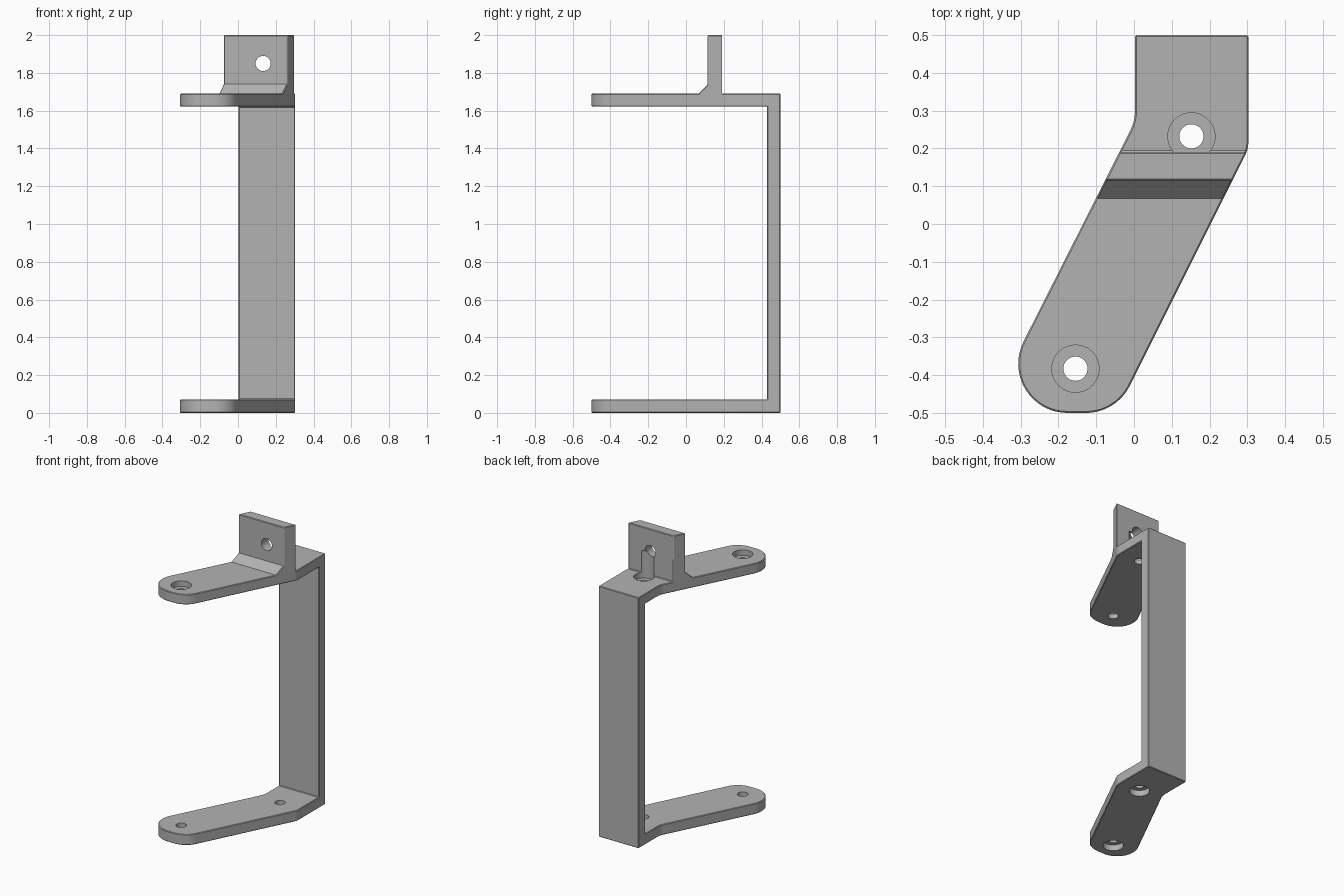
import bpy, bmesh, math
from mathutils import Vector, Matrix

cube = bpy.data.objects.get("Cube")
if cube:
    bpy.data.objects.remove(cube, do_unlink=True)

grey = bpy.data.materials.new("plain grey")
grey.use_nodes = True
COLOUR = (0.45, 0.45, 0.45, 1)
grey.diffuse_color = COLOUR
grey.node_tree.nodes["Principled BSDF"].inputs["Base Color"].default_value = COLOUR


def make_object(name, bm):
    bmesh.ops.recalc_face_normals(bm, faces=bm.faces)
    mesh = bpy.data.meshes.new(name)
    bm.to_mesh(mesh)
    bm.free()
    mesh.materials.append(grey)
    obj = bpy.data.objects.new(name, mesh)
    bpy.context.collection.objects.link(obj)
    return obj


def extrude_profile(name, points, direction):
    bm = bmesh.new()
    face = bm.faces.new([bm.verts.new(p) for p in points])
    result = bmesh.ops.extrude_face_region(bm, geom=[face])
    moved = [g for g in result["geom"] if isinstance(g, bmesh.types.BMVert)]
    bmesh.ops.translate(bm, verts=moved, vec=direction)
    return make_object(name, bm)


def fillet(prev, corner, nxt, radius, steps):
    """Points of an arc that rounds one corner of an outline."""
    if radius == 0:
        return [corner]
    a, b = (prev - corner).normalized(), (nxt - corner).normalized()
    half = a.angle(b) / 2
    centre = corner + (a + b).normalized() * radius / math.sin(half)
    start = corner + a * radius / math.tan(half) - centre
    end = corner + b * radius / math.tan(half) - centre
    sweep = math.pi - 2 * half
    return [centre + (start * math.sin(sweep * (1 - t)) + end * math.sin(sweep * t)) / math.sin(sweep)
            for t in (i / steps for i in range(steps + 1))]


def cylinder(name, x, y, radius, low, high):
    bm = bmesh.new()
    bmesh.ops.create_cone(bm, cap_ends=True, segments=48, radius1=radius, radius2=radius,
                          depth=high - low,
                          matrix=Matrix.Translation((x, y, (low + high) / 2)))
    return make_object(name, bm)


def boolean(target, tool, operation):
    mod = target.modifiers.new(tool.name, "BOOLEAN")
    mod.operation = operation
    mod.solver = "EXACT"
    mod.object = tool
    tool.hide_render = True
    tool.hide_set(True)


# Plan outline: straight rear, angled arm with a rounded end
corners = [(0.003, 0.5, 0), (0.003, 0.273, 0.12), (-0.388, -0.5, 0.13),
           (-0.047, -0.5, 0.13), (0.303, 0.2, 0.08), (0.303, 0.5, 0)]
plan = []
for i, (x, y, radius) in enumerate(corners):
    before, after = corners[i - 1], corners[(i + 1) % len(corners)]
    steps = 16 if radius > 0.12 else 5
    plan += fillet(Vector(before[:2]), Vector((x, y)), Vector(after[:2]), radius, steps)
bracket = extrude_profile("bracket", [(p.x, p.y, 0) for p in plan], (0, 0, 2))

# Side profile: two arms, rear column and upright tab with a sloped foot
side = [(-0.6, 0), (0.5, 0), (0.5, 1.69), (0.19, 1.69), (0.19, 2), (0.115, 2),
        (0.115, 1.74), (0.068, 1.69), (-0.6, 1.69), (-0.6, 1.622),
        (0.43, 1.622), (0.43, 0.072), (-0.6, 0.072)]
side_cutter = extrude_profile("side_cutter", [(-0.6, y, z) for y, z in side], (1.2, 0, 0))
boolean(bracket, side_cutter, "INTERSECT")

# Fine broken edges
bevel = bracket.modifiers.new("edge_break", "BEVEL")
bevel.width = 0.004
bevel.segments = 1
bevel.limit_method = "ANGLE"
bevel.angle_limit = math.radians(50)
bevel.use_clamp_overlap = False

# Screw holes with counterbores on the outer faces; the rear one grooves the tab
for label, x, y, top in (("front", -0.155, -0.383, 1.8), ("rear", 0.152, 0.232, 1.84)):
    boolean(bracket, cylinder(label + "_hole_cutter", x, y, 0.032, -0.1, 1.7), "DIFFERENCE")
    boolean(bracket, cylinder(label + "_upper_bore_cutter", x, y, 0.0625, 1.652, top), "DIFFERENCE")
    boolean(bracket, cylinder(label + "_lower_bore_cutter", x, y, 0.0625, -0.1, 0.04), "DIFFERENCE")

# Cross hole through the tab
tab_cutter = cylinder("tab_hole_cutter", 0, 0, 0.04, -0.2, 0.2)
tab_cutter.data.transform(Matrix.Translation((0.133, 0.15, 1.85)) @ Matrix.Rotation(math.pi / 2, 4, "X"))
boolean(bracket, tab_cutter, "DIFFERENCE")

# Apply the cuts, remove the helpers and smooth the round faces
bpy.context.view_layer.update()
final = bpy.data.meshes.new_from_object(bracket.evaluated_get(bpy.context.evaluated_depsgraph_get()))
tools = [m.object for m in bracket.modifiers if m.type == "BOOLEAN"]
bracket.modifiers.clear()
bracket.data = final
for tool in tools:
    bpy.data.objects.remove(tool, do_unlink=True)
bpy.ops.object.select_all(action="DESELECT")
bracket.select_set(True)
bpy.context.view_layer.objects.active = bracket
bpy.ops.object.shade_smooth_by_angle(angle=math.radians(25))
